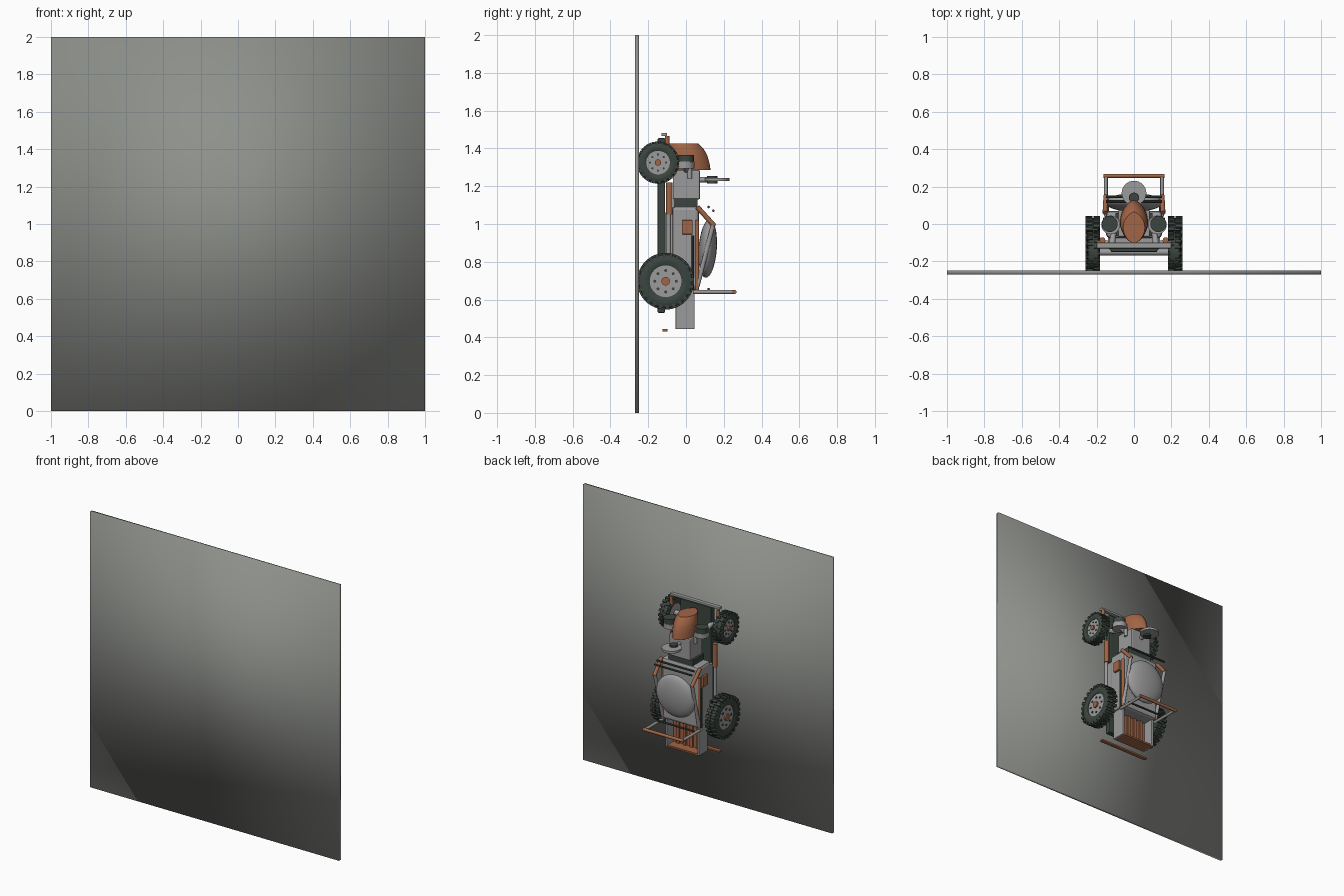
import bpy, bmesh, math
from mathutils import Vector, Matrix

cube = bpy.data.objects.get("Cube")
if cube:
    bpy.data.objects.remove(cube, do_unlink=True)


def material(name, r, g, b):
    m = bpy.data.materials.new(name)
    m.use_nodes = True
    m.diffuse_color = (r, g, b, 1)
    bsdf = next(n for n in m.node_tree.nodes if n.type == 'BSDF_PRINCIPLED')
    bsdf.inputs["Base Color"].default_value = (r, g, b, 1)
    return m


GROUND = material("ground_grey", .27, .28, .26)
GREY = material("body_grey", .33, .33, .33)
RUST = material("rust_orange", .36, .13, .06)
DARK = material("rubber_dark", .045, .06, .05)
SIDES = (("left", 1), ("right", -1))


def finish(name, bm, mat, smooth=False):
    bmesh.ops.recalc_face_normals(bm, faces=bm.faces)
    me = bpy.data.meshes.new(name)
    bm.to_mesh(me)
    bm.free()
    ob = bpy.data.objects.new(name, me)
    bpy.context.collection.objects.link(ob)
    me.materials.append(mat)
    if smooth:
        bpy.ops.object.select_all(action='DESELECT')
        ob.select_set(True)
        bpy.context.view_layer.objects.active = ob
        bpy.ops.object.shade_smooth_by_angle(angle=math.radians(40))
    return ob


def add_box(bm, lo, hi, turn=Matrix()):
    lo, hi = Vector(lo), Vector(hi)
    mat = turn @ Matrix.Translation((lo + hi) / 2) @ Matrix.Diagonal((*(hi - lo), 1))
    bmesh.ops.create_cube(bm, size=1, matrix=mat)


def box(name, lo, hi, mat, bevel=0):
    bm = bmesh.new()
    add_box(bm, lo, hi)
    if bevel:
        bmesh.ops.bevel(bm, geom=bm.edges[:], offset=bevel, segments=2,
                        profile=.5, affect='EDGES')
    return finish(name, bm, mat)


def add_tube(bm, a, b, r, sides):
    a, b = Vector(a), Vector(b)
    turn = (b - a).to_track_quat('Z', 'Y').to_matrix().to_4x4()
    bmesh.ops.create_cone(bm, cap_ends=True, segments=sides, radius1=r, radius2=r,
                          depth=(b - a).length,
                          matrix=Matrix.Translation((a + b) / 2) @ turn)


def tube(name, a, b, r, mat, sides=16):
    bm = bmesh.new()
    add_tube(bm, a, b, r, sides)
    return finish(name, bm, mat, True)


def lathe_x(name, profile, centre, mat, sides=36):
    """Spin closed (x, radius) points around the x axis."""
    bm = bmesh.new()
    rings = []
    for i in range(sides):
        a = math.tau * i / sides
        rings.append([bm.verts.new(Vector(centre) + Vector((x, r * math.cos(a), r * math.sin(a))))
                      for x, r in profile])
    n = len(profile)
    for i in range(sides):
        p, q = rings[i], rings[(i + 1) % sides]
        for j in range(n):
            bm.faces.new((p[j], p[(j + 1) % n], q[(j + 1) % n], q[j]))
    return finish(name, bm, mat, True)


def wheel(name, s, centre, r, w, lugs):
    c = Vector(centre)
    h = w / 2
    # tyre carcass
    lathe_x(name + "_tyre", [(-h * .8, r * .56), (-h, r * .68), (-h * .95, r * .86),
                             (-h * .7, r * .94), (h * .7, r * .94), (h * .95, r * .86),
                             (h, r * .68), (h * .8, r * .56)], c, DARK)
    # tread blocks
    bm = bmesh.new()
    for i in range(lugs):
        for side in (-1, 1):
            turn = Matrix.Translation(c) @ Matrix.Rotation(math.tau * (i + side / 4) / lugs, 4, 'X')
            x0, x1 = sorted((side * h * .08, side * h))
            add_box(bm, (x0, -r * .07, r * .84), (x1, r * .07, r), turn)
    finish(name + "_tread", bm, DARK)
    # rim, hub and bolts
    out = Vector((s, 0, 0))
    tube(name + "_rim", c - out * h * .8, c + out * h * .7, r * .57, GREY, 32)
    tube(name + "_hub", c, c + out * h, r * .15, RUST)
    bm = bmesh.new()
    for i in range(8):
        a = math.tau * i / 8
        p = c + Vector((0, math.cos(a), math.sin(a))) * r * .38
        add_tube(bm, p, p + out * h * .82, r * .055, 8)
    finish(name + "_bolts", bm, DARK)


# ground slab, shaded smooth over its corners
slab = box("ground_slab", (-1, -.27, 0), (1, -.249, 2), GROUND)
for f in slab.data.polygons:
    f.use_smooth = True

# chassis, axles and bumpers
box("chassis", (-.125, -.15, .53), (.125, -.11, 1.455), DARK, .006)
tube("front_axle", (-.21, -.15, 1.325), (.21, -.15, 1.325), .018, GREY)
tube("rear_axle", (-.21, -.11, .697), (.21, -.11, .697), .022, GREY)
box("front_bumper", (-.2, -.13, 1.465), (.2, -.1, 1.482), GREY, .004)
box("rear_bumper", (-.2, -.125, .43), (.2, -.098, .444), RUST, .004)

# tub with chamfered front and a firewall
box("body_tub", (-.15, -.075, .65), (.15, .07, 1.095), GREY, .02)
box("body_floor", (-.14, -.11, .8), (.14, -.07, 1.06), GREY)
box("firewall", (-.1, -.065, 1.09), (.1, .06, 1.135), DARK)

# engine block and hood with a lens-shaped section
box("engine_block", (-.085, -.07, 1.13), (.085, .075, 1.285), GREY, .008)
bm = bmesh.new()
levels = []
for z, top, wide in ((1.285, .13, .075), (1.32, .125, .075), (1.365, .112, .073),
                     (1.4, .092, .068), (1.425, .065, .058)):
    mid, half = (top - .105) / 2, (top + .105) / 2
    ring = []
    for i in range(28):
        a = math.tau * i / 28
        sx = math.sin(a)
        ring.append(bm.verts.new((wide * math.copysign(abs(sx) ** 1.4, sx),
                                  mid + half * math.cos(a), z)))
    levels.append(ring)
for p, q in zip(levels, levels[1:]):
    for i in range(28):
        j = (i + 1) % 28
        bm.faces.new((p[i], p[j], q[j], q[i]))
bm.faces.new(levels[0])
bm.faces.new(levels[-1])
finish("hood", bm, RUST, True)

# round disc standing on the engine
tube("engine_disc", (0, .165, 1.227), (0, .165, 1.243), .066, GREY, 32)
tube("disc_hub", (0, .14, 1.215), (0, .14, 1.255), .028, DARK)
tube("disc_stem", (0, .07, 1.235), (0, .13, 1.235), .014, GREY)

# domed cover over the cabin
bm = bmesh.new()
bmesh.ops.create_uvsphere(bm, u_segments=32, v_segments=16, radius=1,
                          matrix=Matrix.Translation((0, .115, .87))
                          @ Matrix.Rotation(math.radians(-4), 4, 'X')
                          @ Matrix.Diagonal((.155, .048, .155, 1)))
finish("cabin_dome", bm, GREY, True)

# thin cross bars over the cabin
for name, y, z in (("front", .145, 1.07), ("cowl", .12, 1.09), ("rear", .12, .655)):
    tube(name + "_cross_bar", (-.15, y, z), (.15, y, z), .007, DARK, 8)

# open load bed
box("bed_floor", (-.125, -.055, .45), (.125, -.03, .66), RUST)
box("bed_tailgate", (-.125, -.055, .443), (.125, .043, .455), RUST)
for i in range(4):
    x = -.08 + i * .16 / 3
    box("bed_rib", (x - .012, -.03, .455), (x + .012, -.018, .655), RUST)

# roll hoop
tube("roll_hoop_top", (-.162, .257, .64), (.162, .257, .64), .011, RUST)

for side, s in SIDES:
    wheel(side + "_rear_wheel", s, (s * .22, -.108, .697), .15, .076, 24)
    wheel(side + "_front_wheel", s, (s * .216, -.148, 1.325), .112, .068, 20)
    # body trim
    x0, x1 = sorted((s * .12, s * .137))
    box(side + "_bed_wall", (x0, -.055, .443), (x1, .045, .66), GREY, .004)
    x0, x1 = sorted((s * .145, s * .165))
    box(side + "_side_box", (x0, -.022, .945), (x1, .035, 1.02), RUST, .004)
    tube(side + "_tub_rail", (s * .148, .06, .65), (s * .148, .06, 1.02), .01, RUST, 10)
    tube(side + "_seam_rail", (s * .15, .036, .65), (s * .15, .036, .94), .006, DARK, 8)
    # running pipe in two colours
    tube(side + "_pipe_front", (s * .17, -.088, 1.05), (s * .17, -.088, 1.22), .017, RUST)
    tube(side + "_pipe_rear", (s * .17, -.092, .84), (s * .17, -.092, 1.05), .012, GREY)
    # cabin frame and roll hoop posts
    tube(side + "_front_strut", (s * .155, .06, 1.09), (s * .15, .15, .99), .013, RUST)
    tube(side + "_rear_strut", (s * .15, .145, 1.0), (s * .145, .06, .67), .012, GREY)
    tube(side + "_hoop_post", (s * .15, .04, .64), (s * .15, .257, .64), .01, GREY)
    # headlights and front suspension
    tube(side + "_headlight", (s * .13, 0, 1.325), (s * .13, 0, 1.365), .043, DARK, 24)
    tube(side + "_headlight_pod", (s * .125, -.005, 1.295), (s * .125, -.005, 1.33), .05, GREY, 24)
    tube(side + "_headlight_arm", (s * .07, 0, 1.28), (s * .13, 0, 1.31), .014, GREY)
    tube(side + "_engine_stack", (s * .09, .02, 1.24), (s * .09, .02, 1.31), .012, GREY)
    tube(side + "_damper", (s * .12, -.13, 1.34), (s * .11, -.05, 1.3), .016, GREY)
    tube(side + "_bumper_mount", (s * .19, -.1, 1.4), (s * .19, -.1, 1.465), .012, RUST)
